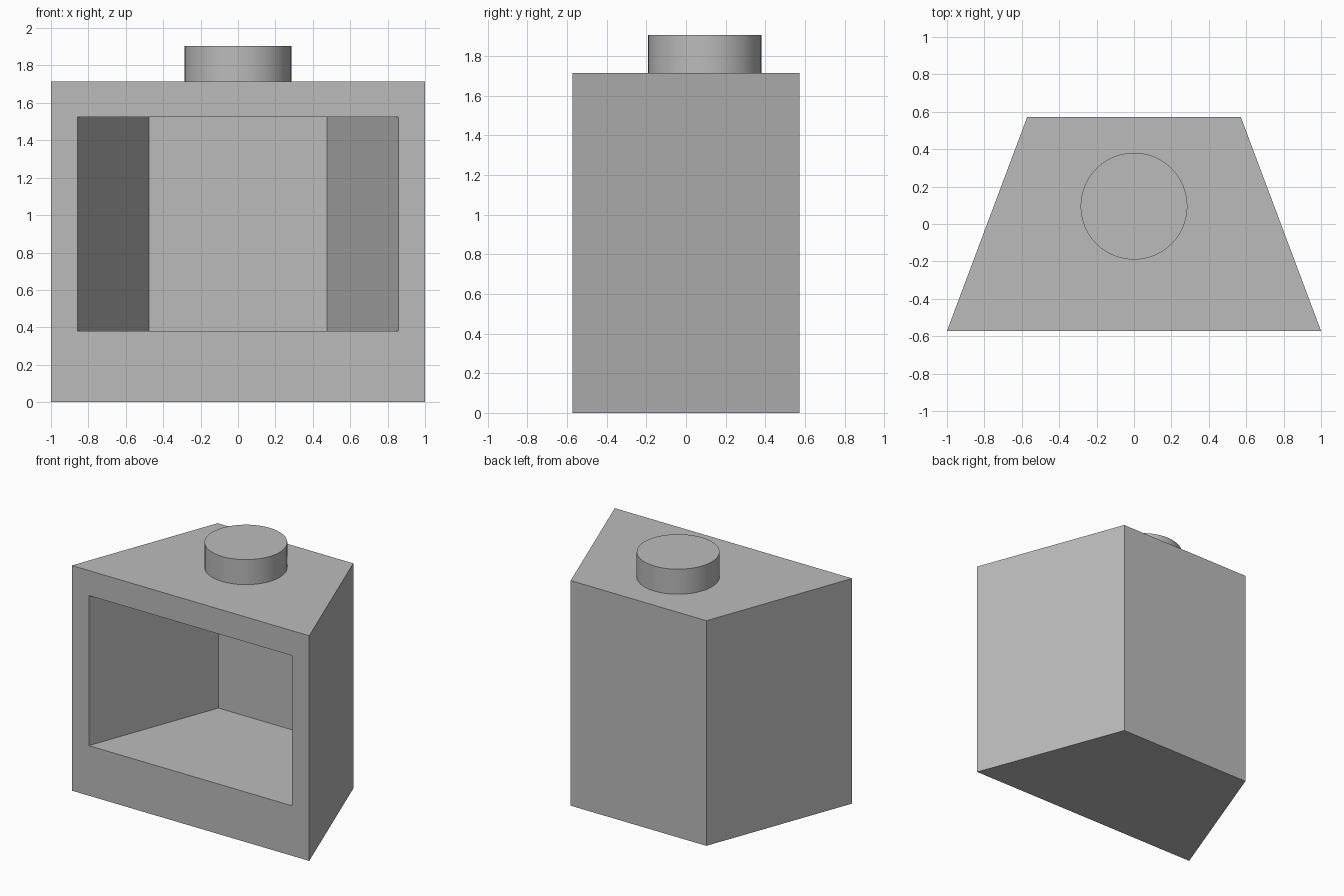
import bpy
import bmesh

cube = bpy.data.objects.get("Cube")
if cube:
    bpy.data.objects.remove(cube, do_unlink=True)

U = 2 / 21  # module size: the block is 21 modules wide
HEIGHT, HALF_DEPTH = 18 * U, 6 * U
FRONT_HALF, BACK_HALF = 10.5 * U, 6 * U
OPEN_HALF, RECESS_HALF = 9 * U, 5 * U
OPEN_LOW, OPEN_HIGH = 4 * U, 16 * U
# Recess walls run parallel to the slanted outer sides
RECESS_DEPTH = 2 * HALF_DEPTH * (OPEN_HALF - RECESS_HALF) / (FRONT_HALF - BACK_HALF)

grey = bpy.data.materials.new("light_grey")
grey.use_nodes = True
colour = (0.5, 0.5, 0.5, 1)
grey.diffuse_color = colour
grey.node_tree.nodes["Principled BSDF"].inputs["Base Color"].default_value = colour


def rectangle(bm, half, y, low, high):
    """Four vertices of an upright rectangle at depth y."""
    return [bm.verts.new((x, y, z)) for x, z in
            ((-half, low), (half, low), (half, high), (-half, high))]


def bridge(bm, a, b):
    """Quads joining two four-cornered loops."""
    for i in range(4):
        j = (i + 1) % 4
        bm.faces.new((a[i], a[j], b[j], b[i]))


# Tapered block: back panel, outer sides, front frame, recess walls, recess back
bm = bmesh.new()
loops = [
    rectangle(bm, BACK_HALF, HALF_DEPTH, 0, HEIGHT),
    rectangle(bm, FRONT_HALF, -HALF_DEPTH, 0, HEIGHT),
    rectangle(bm, OPEN_HALF, -HALF_DEPTH, OPEN_LOW, OPEN_HIGH),
    rectangle(bm, RECESS_HALF, RECESS_DEPTH - HALF_DEPTH, OPEN_LOW, OPEN_HIGH),
]
for a, b in zip(loops, loops[1:]):
    bridge(bm, a, b)
bm.faces.new(loops[0])
bm.faces.new(loops[-1])
bmesh.ops.recalc_face_normals(bm, faces=bm.faces)
mesh = bpy.data.meshes.new("tapered_block")
bm.to_mesh(mesh)
bm.free()
mesh.materials.append(grey)
block = bpy.data.objects.new("tapered_block", mesh)
bpy.context.collection.objects.link(block)

# Round stud on top
bpy.ops.mesh.primitive_cylinder_add(vertices=48, radius=3 * U, depth=2 * U,
                                    location=(0, U, HEIGHT + U))
stud = bpy.context.object
stud.name = "top_stud"
stud.data.materials.append(grey)
bpy.ops.object.shade_smooth_by_angle()
